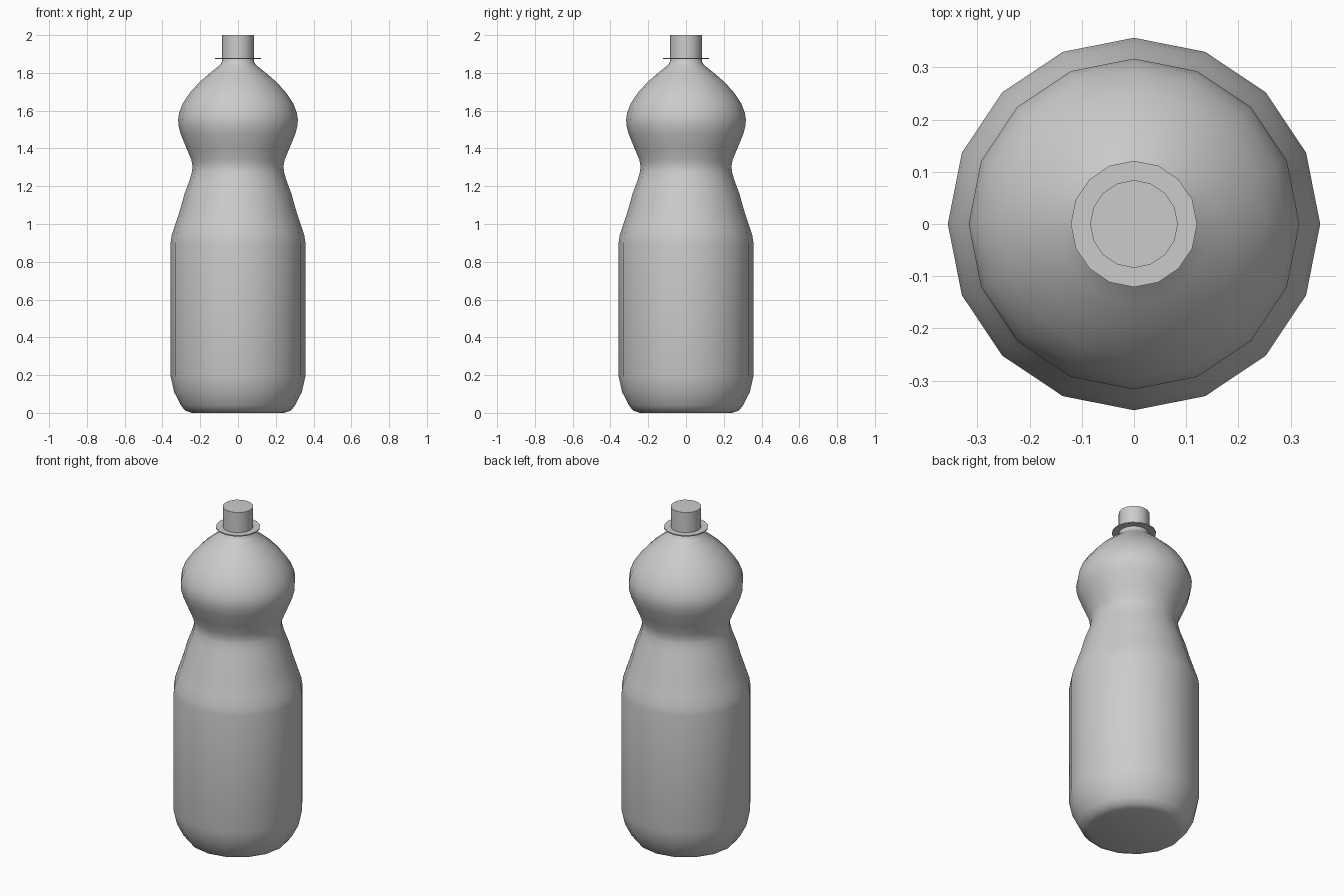
import bpy, bmesh, math

if "Cube" in bpy.data.objects:
    bpy.data.objects.remove(bpy.data.objects["Cube"])

SIDES = 16


def lathe(name, profile, cap_bottom=False, cap_top=False, closed=False):
    """Revolve (radius, height) points around z."""
    bm = bmesh.new()
    rings = []
    for r, z in profile:
        rings.append([bm.verts.new((r * math.cos(2 * math.pi * i / SIDES),
                                    r * math.sin(2 * math.pi * i / SIDES), z))
                      for i in range(SIDES)])
    pairs = list(zip(rings, rings[1:]))
    if closed:
        pairs.append((rings[-1], rings[0]))
    for a, b in pairs:
        for i in range(SIDES):
            j = (i + 1) % SIDES
            bm.faces.new((a[i], a[j], b[j], b[i]))
    if cap_bottom:
        bm.faces.new(rings[0][::-1])
    if cap_top:
        bm.faces.new(rings[-1])
    mesh = bpy.data.meshes.new(name)
    bm.to_mesh(mesh)
    bm.free()
    obj = bpy.data.objects.new(name, mesh)
    bpy.context.collection.objects.link(obj)
    bpy.ops.object.select_all(action='DESELECT')
    obj.select_set(True)
    bpy.context.view_layer.objects.active = obj
    bpy.ops.object.shade_smooth_by_angle(angle=math.radians(40))
    return obj


# Body: rounded base, straight wall, pinched grip and domed shoulder
lathe("bottle_body", [
    (0.245, 0.0), (0.28, 0.012), (0.302, 0.04), (0.338, 0.11), (0.357, 0.195),
    (0.357, 0.90), (0.351, 0.94), (0.331, 1.0), (0.302, 1.09), (0.283, 1.16),
    (0.255, 1.235), (0.243, 1.28), (0.241, 1.305), (0.247, 1.34), (0.272, 1.40),
    (0.303, 1.475), (0.315, 1.52), (0.317, 1.555), (0.311, 1.59), (0.292, 1.64),
    (0.255, 1.695), (0.205, 1.75), (0.15, 1.798), (0.10, 1.838),
    (0.087, 1.853), (0.083, 1.875)], cap_bottom=True)

# Collar: thin ring under the spout
lathe("neck_collar", [(0.083, 1.873), (0.121, 1.873), (0.121, 1.879), (0.083, 1.879)],
      closed=True)

# Spout: short cylinder closed at the top
lathe("spout", [(0.084, 1.875), (0.084, 2.0)], cap_top=True)
